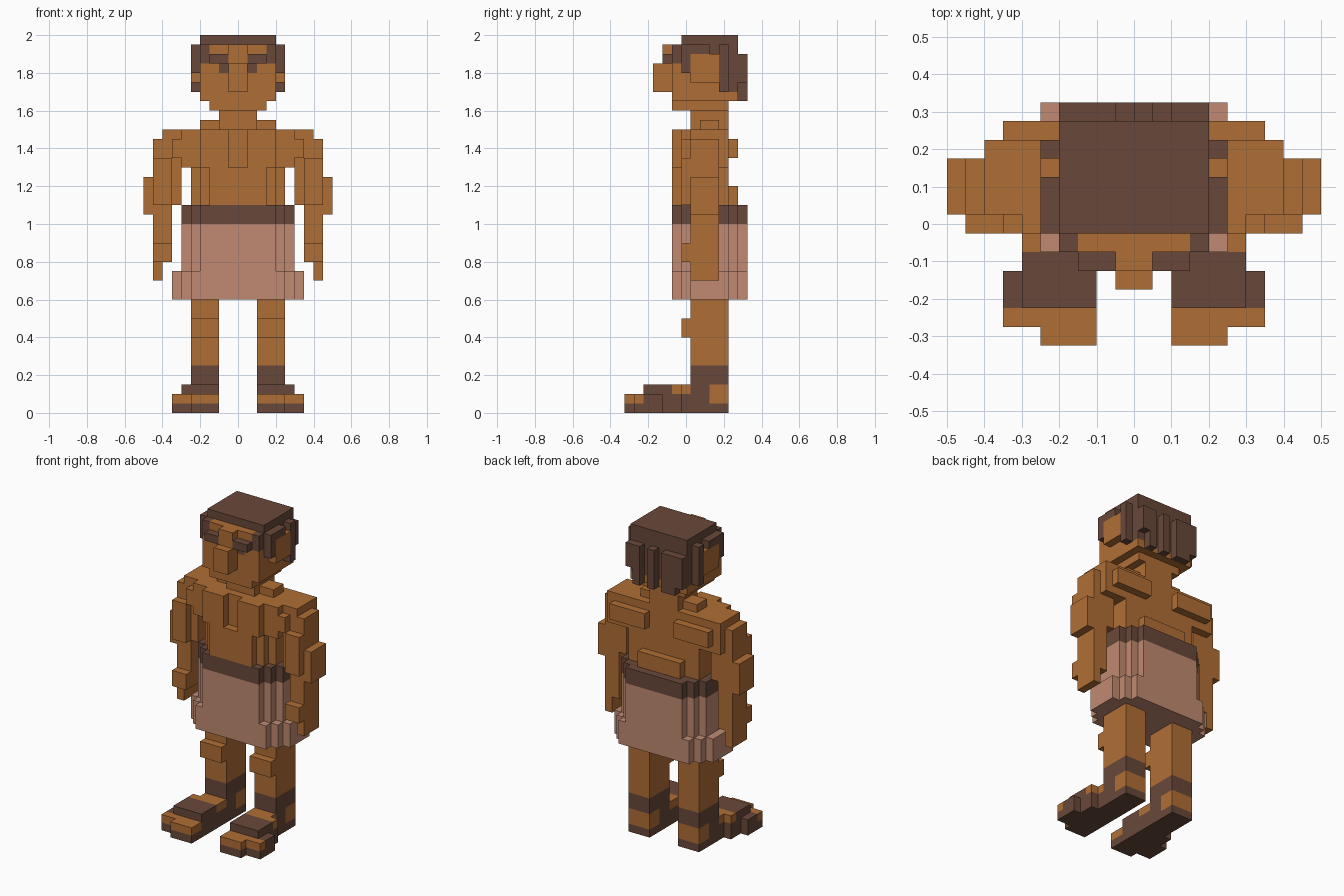
import bpy, bmesh
from mathutils import Vector

U = 0.05          # block size
Y0 = -0.325       # y of block row 0

cube = bpy.data.objects.get("Cube")
if cube:
    bpy.data.objects.remove(cube, do_unlink=True)

COLOURS = {"skin": (0.434, 0.156, 0.036), "dark_brown": (0.141, 0.065, 0.042),
           "dusty_pink_cloth": (0.527, 0.254, 0.168)}
mats = []
for name, rgb in COLOURS.items():
    m = bpy.data.materials.new(name)
    m.use_nodes = True
    m.diffuse_color = (*rgb, 1)
    bsdf = m.node_tree.nodes["Principled BSDF"]
    bsdf.inputs["Base Color"].default_value = (*rgb, 1)
    bsdf.inputs["Roughness"].default_value = 0.9
    mats.append(m)
SKIN, BROWN, PINK = range(3)

cells = {}        # block position -> (part, colour); later boxes replace earlier ones


def box(part, col, x0, x1, y0, y1, z0, z1):
    for x in range(x0, x1):
        for y in range(y0, y1):
            for z in range(z0, z1):
                cells[x, y, z] = (part, col)


def mid(part, col, w, *yz):
    """Box centred on x = 0."""
    box(part, col, -w, w, *yz)


def pair(part, col, x0, x1, *yz, sided=False):
    """Box on both sides of x = 0."""
    box("left_" + part if sided else part, col, x0, x1, *yz)
    box("right_" + part if sided else part, col, -x1, -x0, *yz)


def rounded(part, col, w, z0, z1):
    """Stepped oval slab."""
    for i in range(3):
        mid(part, col, w + i, 5 + i, 13 - i, z0, z1)


# legs with knees
pair("leg", SKIN, 2, 5, 7, 11, 3, 12, sided=True)
pair("leg", SKIN, 2, 5, 6, 7, 8, 10, sided=True)
pair("leg", BROWN, 2, 5, 7, 11, 3, 5, sided=True)

# feet and sandals: sole, toes, strap, instep, heel
for z, col in ((0, BROWN), (1, SKIN)):
    pair("foot", col, 2, 5, 0, 11, z, z + 1, sided=True)
    pair("foot", col, 5, 7, 1, 4, z, z + 1, sided=True)
    pair("foot", col, 5, 6, 4, 6, z, z + 1, sided=True)
pair("foot", BROWN, 2, 7, 2, 4, 1, 2, sided=True)
pair("foot", BROWN, 2, 6, 4, 6, 1, 2, sided=True)
pair("foot", BROWN, 2, 5, 6, 7, 1, 2, sided=True)
pair("foot", BROWN, 2, 6, 2, 5, 2, 3, sided=True)
pair("foot", SKIN, 2, 6, 5, 6, 2, 3, sided=True)
pair("foot", SKIN, 2, 5, 6, 7, 2, 3, sided=True)
pair("foot", BROWN, 2, 5, 7, 9, 1, 3, sided=True)
pair("foot", SKIN, 2, 5, 9, 11, 1, 3, sided=True)

# wrap skirt with flared hem and belt
rounded("skirt", PINK, 5, 12, 15)
rounded("skirt", PINK, 4, 15, 20)
rounded("belt", BROWN, 4, 20, 22)

# torso: waist, belly, chest, pectorals with a breastbone groove
mid("torso", SKIN, 5, 7, 11, 22, 26)
mid("torso", SKIN, 4, 6, 7, 22, 26)
mid("torso", SKIN, 3, 5, 6, 22, 26)
mid("torso", SKIN, 6, 6, 11, 26, 30)
pair("torso", SKIN, 1, 4, 5, 6, 26, 30)
pair("torso", SKIN, 6, 8, 7, 11, 26, 30)
pair("torso", SKIN, 6, 7, 6, 7, 27, 29)
# shoulder blades, lower back, neck
pair("torso", SKIN, 2, 7, 11, 12, 27, 29)
mid("torso", SKIN, 3, 11, 12, 22, 24)
mid("neck", SKIN, 4, 8, 10, 30, 31)
mid("neck", SKIN, 2, 7, 11, 30, 32)

# arms: upper arm, elbow, forearm, hand
pair("arm", SKIN, 6, 9, 7, 10, 22, 26, sided=True)
pair("arm", SKIN, 8, 9, 7, 10, 26, 29, sided=True)
pair("arm", SKIN, 7, 9, 6, 7, 22, 27, sided=True)
pair("arm", SKIN, 9, 10, 7, 10, 21, 25, sided=True)
pair("arm", SKIN, 7, 9, 7, 10, 16, 22, sided=True)
pair("arm", SKIN, 8, 9, 7, 10, 14, 16, sided=True)
pair("arm", SKIN, 7, 9, 6, 7, 16, 18, sided=True)

# head: jaw, skull, ears, nose, forehead
mid("head", SKIN, 3, 5, 11, 32, 33)
mid("head", SKIN, 4, 5, 12, 33, 39)
pair("head", SKIN, 4, 5, 7, 10, 35, 38)
mid("head", SKIN, 1, 3, 5, 34, 37)
mid("head", SKIN, 1, 4, 5, 37, 39)
# brows and eyes
pair("head", BROWN, 1, 4, 5, 6, 37, 38)
pair("head", BROWN, 1, 3, 4, 5, 37, 38)
pair("head", BROWN, 1, 2, 5, 6, 36, 37)

# hair: crown, temples, sides, nape
mid("hair", BROWN, 4, 6, 12, 39, 40)
mid("hair", BROWN, 4, 7, 12, 38, 39)
pair("hair", BROWN, 3, 4, 5, 7, 38, 39)
pair("hair", BROWN, 4, 5, 6, 9, 38, 39)
pair("hair", BROWN, 4, 5, 6, 7, 36, 39)
pair("hair", BROWN, 4, 5, 10, 11, 34, 39)
mid("hair", BROWN, 4, 11, 12, 34, 39)
# hanging locks at the back
for x0, x1, z0, z1 in ((-4, -3, 34, 38), (-3, -1, 33, 38), (0, 1, 33, 38),
                       (2, 3, 33, 38), (3, 4, 35, 38)):
    box("hair", BROWN, x0, x1, 12, 13, z0, z1)

# turn each part's blocks into one mesh of outer faces only
parts = {}
for pos, (part, col) in cells.items():
    parts.setdefault(part, []).append((pos, col))

for part, blocks in parts.items():
    bm = bmesh.new()
    verts = {}

    def vert(p):
        if p not in verts:
            verts[p] = bm.verts.new((p[0] * U, p[1] * U + Y0, p[2] * U))
        return verts[p]

    for pos, col in blocks:
        for a in range(3):
            for s in (0, 1):
                nb = list(pos)
                nb[a] += 2 * s - 1
                if tuple(nb) in cells:
                    continue
                quad = []
                for u, v in ((0, 0), (1, 0), (1, 1), (0, 1)):
                    c = list(pos)
                    c[a] += s
                    c[(a + 1) % 3] += u
                    c[(a + 2) % 3] += v
                    quad.append(vert(tuple(c)))
                f = bm.faces.new(quad if s else quad[::-1])
                f.material_index = col
    bmesh.ops.dissolve_limit(bm, angle_limit=0.01, verts=bm.verts, edges=bm.edges,
                             delimit={'MATERIAL'})
    me = bpy.data.meshes.new(part)
    bm.to_mesh(me)
    bm.free()
    for m in mats:
        me.materials.append(m)
    bpy.context.collection.objects.link(bpy.data.objects.new(part, me))
